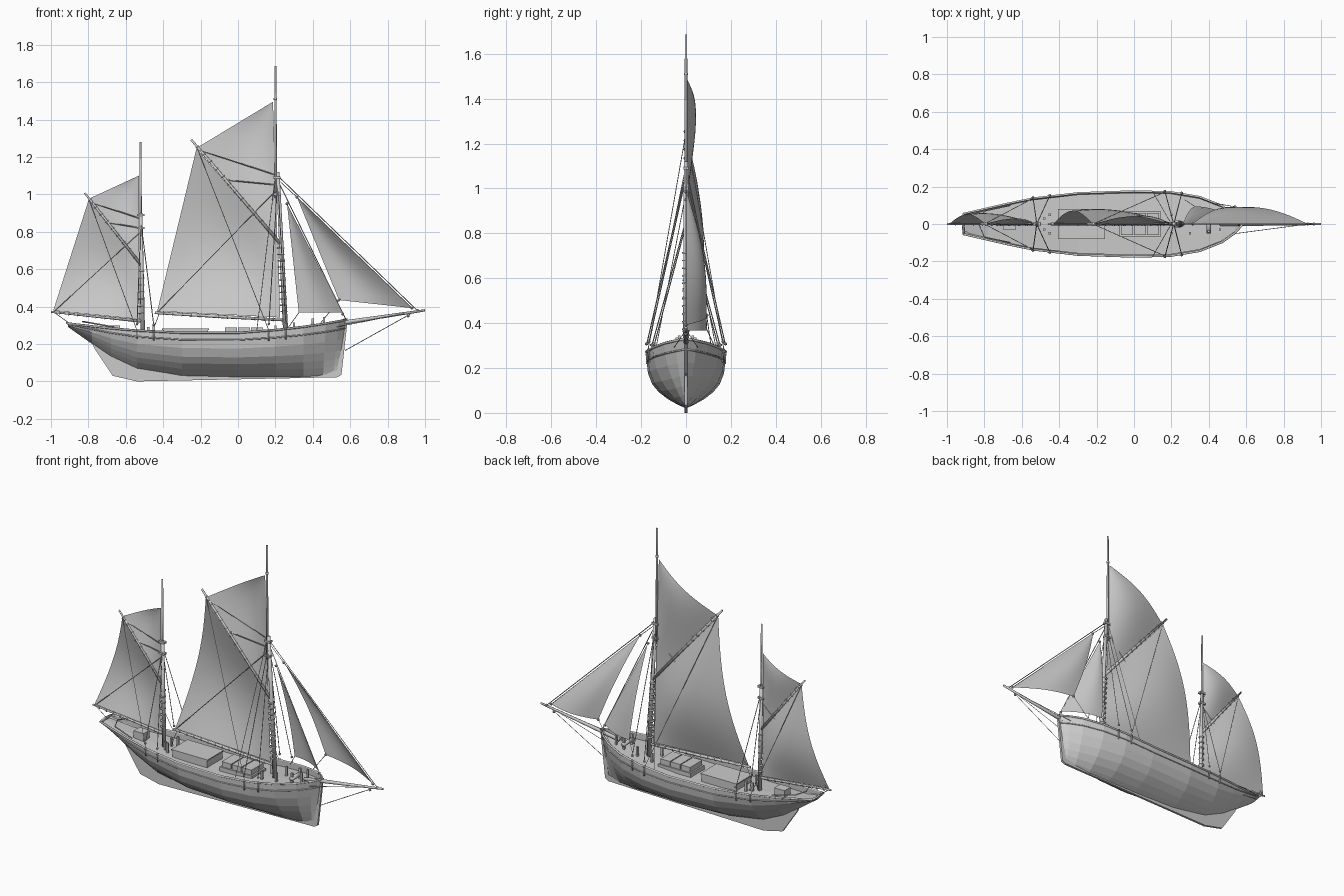
import bpy, bmesh
from math import sin, pi
from mathutils import Vector as V

if "Cube" in bpy.data.objects:
    bpy.data.objects.remove(bpy.data.objects["Cube"])


def finish(name, bm, smooth=False):
    bmesh.ops.remove_doubles(bm, verts=bm.verts, dist=1e-5)
    bmesh.ops.recalc_face_normals(bm, faces=bm.faces)
    me = bpy.data.meshes.new(name)
    bm.to_mesh(me)
    bm.free()
    for p in me.polygons:
        p.use_smooth = smooth
    ob = bpy.data.objects.new(name, me)
    bpy.context.collection.objects.link(ob)
    return ob


def loft(name, rows, caps=False, smooth=False):
    bm = bmesh.new()
    g = [[bm.verts.new(p) for p in r] for r in rows]
    for a, b in zip(g, g[1:]):
        for i in range(len(a) - 1):
            bm.faces.new((a[i], a[i + 1], b[i + 1], b[i]))
    if caps:
        bm.faces.new(g[0])
    return finish(name, bm, smooth)


def tube(name, pts, radii, sides=8, smooth=True):
    """Round bar through points; radii is one number or one per point."""
    pts = [V(p) for p in pts]
    if not isinstance(radii, (list, tuple)):
        radii = [radii] * len(pts)
    bm = bmesh.new()
    rings = []
    for i, p in enumerate(pts):
        d = (pts[min(i + 1, len(pts) - 1)] - pts[max(i - 1, 0)]).normalized()
        s = d.cross(V((0, 1, 0)) if abs(d.y) < .9 else V((0, 0, 1))).normalized()
        t = d.cross(s)
        from_angle = [2 * pi * k / sides for k in range(sides)]
        rings.append([bm.verts.new(p + radii[i] * (s * sin(a + pi / 2) + t * sin(a))) for a in from_angle])
    for a, b in zip(rings, rings[1:]):
        for k in range(sides):
            j = (k + 1) % sides
            bm.faces.new((a[k], a[j], b[j], b[k]))
    bm.faces.new(rings[0])
    bm.faces.new(rings[-1])
    return finish(name, bm, smooth and sides > 5)


def rope(name, a, b, r=.0018):
    tube(name, [a, b], r, 4)


def box(name, x0, x1, y0, y1, z0, z1):
    bm = bmesh.new()
    bmesh.ops.create_cube(bm, size=1)
    for v in bm.verts:
        v.co = V(((x0 + x1) / 2 + v.co.x * (x1 - x0), (y0 + y1) / 2 + v.co.y * (y1 - y0),
                  (z0 + z1) / 2 + v.co.z * (z1 - z0)))
    return finish(name, bm)


def block(name, p, r=.007):
    bm = bmesh.new()
    bmesh.ops.create_icosphere(bm, subdivisions=1, radius=r)
    bmesh.ops.translate(bm, verts=bm.verts, vec=p)
    finish(name, bm)


def lerp(a, b, t):
    return V(a).lerp(V(b), t)


def sail(name, tack, clew, peak, throat, belly, foot=0.0, n=12):
    rows = []
    for j in range(n + 1):
        v = j / n
        row = []
        for i in range(n + 1):
            u = i / n
            p = lerp(lerp(tack, clew, u), lerp(throat, peak, u), v)
            p.y += belly * sin(pi * v) * sin(.65 * pi * u) + foot * sin(pi * u) * (1 - v)
            row.append(p)
        rows.append(row)
    loft(name, rows, smooth=True)


# Hull stations: x, half beam, sheer height, bottom height, fullness
ST = [(-.91, .055, .31, .292, 2), (-.78, .085, .295, .2, 2), (-.68, .108, .284, .13, 1.9),
      (-.54, .137, .272, .065, 2.1), (-.3, .165, .26, .027, 2.8), (0, .175, .26, .02, 3.3),
      (.2, .17, .275, .02, 3), (.35, .145, .292, .02, 2.3), (.47, .098, .31, .024, 1.7),
      (.54, .048, .322, .03, 1.4), (.578, .006, .33, .035, 1.2)]


def side(st, h, s, grow=0.0):
    x, half, top, low, n = st
    rake = .04 * (1 - h) * max(0, (x - .4) / .18)
    y = half * (1 - (1 - h) ** n)
    return V((x - rake, s * max(y + grow, 0), low + (top - low) * h))


def station(x):
    for a, b in zip(ST, ST[1:]):
        if a[0] <= x <= b[0]:
            t = (x - a[0]) / (b[0] - a[0])
            return tuple(p + (q - p) * t for p, q in zip(a, b))


H = [1, .85, .65, .45, .3, .17, .07, 0]
loft("hull", [[side(s, h, -1) for h in H] + [side(s, h, 1) for h in H[-2::-1]] for s in ST], caps=True)

# Deck with inner bulwark faces
rows = []
for x, half, top, low, n in ST:
    w, d = max(half - .008, .002), top - min(.032, (top - low) * .7)
    rows.append([(x, -w, top), (x, -w, d), (x, 0, d + .004), (x, w, d), (x, w, top)])
loft("deck", rows)

# Rail caps and rubbing strakes
for s in (-1, 1):
    tube("rail_cap", [side(t, 1, s) for t in ST], .006, 6)
    tube("rubbing_strake", [side(t, .84, s, .001) for t in ST], .004, 6)
tube("stern_rail", [(-.91, -.055, .31), (-.915, 0, .313), (-.91, .055, .31)], .006, 6)
tube("taffrail", [(-.66, -.1, .29), (-.8, -.07, .315), (-.83, 0, .32), (-.8, .07, .315), (-.66, .1, .29)], .004, 6)

# Keel, stem and rudder as one thin slab
prof = [(-.78, .21), (-.77, .18), (-.67, .03), (-.54, 0), (.53, .022), (.553, .035), (.587, .335), (.565, .335),
        (.53, .06), (.4, .035), (-.3, .04), (-.54, .08), (-.68, .15)]
bm = bmesh.new()
f = bm.faces.new([bm.verts.new((x, -.007, z)) for x, z in prof])
ext = bmesh.ops.extrude_face_region(bm, geom=[f])
bmesh.ops.translate(bm, verts=[e for e in ext["geom"] if isinstance(e, bmesh.types.BMVert)], vec=(0, .014, 0))
finish("keel_and_rudder", bm)

# Deck houses, hatch, windlass and posts
box("aft_house", -.4, -.16, -.075, .075, .22, .275)
box("aft_house_roof", -.405, -.155, -.08, .08, .275, .282)
for i in range(3):
    box("cargo_hatch", -.07 + i * .07, -.006 + i * .07, -.06, .06, .22, .288)
box("hatch_coaming", -.08, .145, -.068, .068, .22, .256)
box("companionway", -.7, -.63, -.03, .03, .24, .3)
tube("windlass", [(.4, -.05, .3), (.4, .05, .3)], .013, 8)
for s in (-1, 1):
    for x, y, z in ((.4, .04, .335), (.46, .03, .345), (.3, .05, .315), (.2, .05, .3), (-.48, .03, .29), (-.45, .05, .3)):
        box("deck_post", x - .006, x + .006, s * y - .006, s * y + .006, .23, z)

# Masts and spars
tube("main_mast", [(.257, 0, .22), (.212, 0, 1.12)], [.014, .01], 10)
tube("main_topmast", [(.203, 0, .98), (.2, 0, 1.5), (.2, 0, 1.685)], [.008, .006, .005], 8)
tube("mizzen_mast", [(-.508, 0, .21), (-.52, 0, .9)], [.012, .009], 10)
tube("mizzen_topmast", [(-.52, 0, .8), (-.522, 0, 1.28)], [.007, .005], 8)
for x, z in ((.209, 1.0), (.208, 1.09), (-.52, .82), (-.52, .89)):
    box("mast_cap", x - .02, x + .02, -.012, .012, z - .006, z + .006)
tube("truck", [(.2, 0, 1.505), (.2, 0, 1.515)], .009)
tube("bowsprit", [(.46, 0, .298), (.6, 0, .32), (1, 0, .38)], [.012, .011, .006], 10)
tube("main_boom", [(.24, 0, .328), (-.1, 0, .347), (-.445, 0, .367)], [.007, .009, .007])
tube("main_gaff", [(.228, 0, .735), (-.25, 0, 1.292)], [.009, .006])
tube("mizzen_boom", [(-.52, 0, .322), (-1, 0, .372)], [.008, .005])
tube("mizzen_gaff", [(-.52, 0, .625), (-.82, 0, 1.008)], [.008, .005])

# Sails
sail("mainsail", (.225, 0, .342), (-.432, 0, .375), (-.222, 0, 1.245), (.215, 0, .74), .08)
sail("main_topsail", (.21, 0, .765), (-.21, 0, 1.255), (.187, 0, 1.495), (.187, 0, 1.495), .045)
sail("mizzen_sail", (-.525, 0, .332), (-.988, 0, .378), (-.797, 0, .975), (-.528, 0, .63), .058)
sail("mizzen_topsail", (-.53, 0, .645), (-.79, 0, .98), (-.53, 0, 1.1), (-.53, 0, 1.1), .03)
sail("jib", (.93, 0, .392), (.54, .092, .435), (.315, .003, .985), (.315, .003, .985), .03, .03)
sail("staysail", (.56, 0, .367), (.325, .095, .367), (.262, .003, .95), (.262, .003, .95), .02, .025)

# Mast hoops and gaff lacings
for i in range(11):
    z = .37 + i * .034
    x = .257 - (z - .22) * .05
    tube("main_hoop", [(x - .004, 0, z), (x - .004, 0, z + .006)], .019, 10)
for i in range(7):
    tube("mizzen_hoop", [(-.516, 0, .36 + i * .038), (-.516, 0, .366 + i * .038)], .016, 10)
for a, b, n in (((.228, 0, .735), (-.25, 0, 1.292), 14), ((-.52, 0, .625), (-.82, 0, 1.008), 10),
                ((.24, 0, .328), (-.445, 0, .367), 14), ((-.52, 0, .322), (-1, 0, .372), 10)):
    for i in range(1, n):
        tube("lacing", [lerp(a, b, i / n), lerp(a, b, i / n + .006)], .0105, 8)

# Stays, bobstay and halyards
rope("jib_stay", (.212, 0, 1.1), (.96, 0, .378), .0025)
rope("jib_luff", (.315, 0, .985), (.93, 0, .392), .002)
rope("jib_halyard", (.212, 0, 1.08), (.315, 0, .985))
rope("fore_stay", (.215, 0, 1.07), (.575, 0, .335), .0025)
rope("bobstay", (.572, 0, .165), (.93, 0, .365), .002)
rope("jib_sheet", (.54, .092, .435), (.44, .11, .31))
rope("staysail_sheet", (.325, .095, .367), (.27, .13, .29))
rope("mizzen_sheet", (-.985, 0, .37), (-.9, 0, .31))
rope("main_sheet", (-.42, 0, .365), (-.46, 0, .26))
for a, b in (((.212, 0, 1.1), (-.2, 0, 1.235)), ((.212, 0, 1.05), (-.05, 0, 1.075)),
             ((-.52, 0, .87), (-.78, 0, .955)), ((-.52, 0, .82), (-.7, 0, .85))):
    rope("peak_halyard", a, b, .003)
    block("halyard_block", a)
    block("halyard_block", b)
for p in ((.96, 0, .378), (.93, 0, .392), (.91, 0, .35), (.54, .092, .435), (.56, 0, .36), (.315, 0, .985), (.262, 0, .95)):
    block("stay_block", p, .009)

# Shrouds with deadeyes and chainplates, vangs and topping lifts on both sides
for s in (-1, 1):
    for x, head in ((.165, (.212, 0, 1.07)), (.255, (.213, 0, 1.05)), (-.45, (-.52, 0, .86)), (-.54, (-.52, 0, .84))):
        st = station(x)
        foot = side(st, 1, s, .005)
        rope("shroud", head, foot + V((0, 0, .03)), .0025)
        block("deadeye", foot + V((0, 0, .035)), .008)
        block("deadeye", foot, .008)
        tube("chainplate", [foot, side(st, .78, s, .005)], .004, 6)
    rope("main_vang", (-.22, 0, 1.25), side(station(.165), 1, s))
    rope("mizzen_vang", (-.8, 0, .98), side(station(-.54), 1, s))
    rope("main_topping_lift", (-.43, s * .004, .37), (.212, s * .004, 1.03))
    rope("mizzen_topping_lift", (-.985, s * .004, .372), (-.52, s * .004, .8))
    rope("bowsprit_shroud", (.93, 0, .37), side(station(.53), .9, s))
    rope("topmast_backstay", (.2, 0, 1.1), side(station(.1), 1, s))
